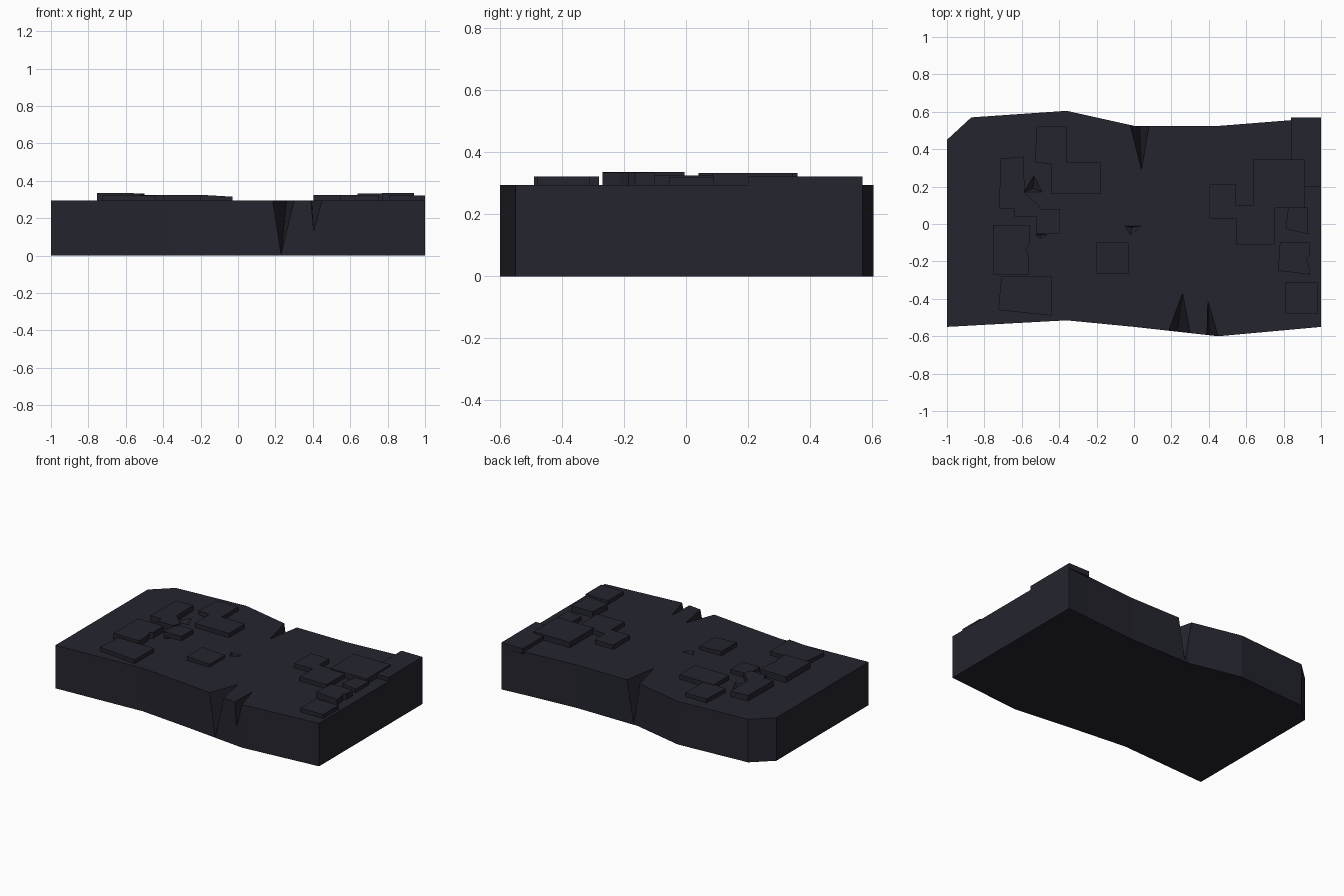
import bpy
import bmesh
from mathutils import Vector

TOP = 0.295

default_cube = bpy.data.objects.get("Cube")
if default_cube:
    bpy.data.objects.remove(default_cube, do_unlink=True)

# Single dark slate colour
stone = bpy.data.materials.new("dark slate")
stone.use_nodes = True
colour = (0.018, 0.018, 0.028, 1)
stone.diffuse_color = colour
stone.node_tree.nodes["Principled BSDF"].inputs["Base Color"].default_value = colour


def finish(name, bm):
    """Turn a bmesh into a flat shaded stone object."""
    bmesh.ops.recalc_face_normals(bm, faces=bm.faces)
    mesh = bpy.data.meshes.new(name)
    bm.to_mesh(mesh)
    bm.free()
    mesh.materials.append(stone)
    obj = bpy.data.objects.new(name, mesh)
    bpy.context.collection.objects.link(obj)
    return obj


def prism(name, outline, low, high):
    """Extrude a flat outline between two heights."""
    bm = bmesh.new()
    base = bm.faces.new([bm.verts.new((x, y, low)) for x, y in outline])
    top = bmesh.ops.extrude_face_region(bm, geom=[base], use_keep_orig=True)
    moved = [v for v in top["geom"] if isinstance(v, bmesh.types.BMVert)]
    bmesh.ops.translate(bm, verts=moved, vec=(0, 0, high - low))
    return finish(name, bm)


def hull(bm, points):
    """Add a convex solid around the points."""
    verts = [bm.verts.new(p) for p in points]
    bmesh.ops.convex_hull(bm, input=verts)


def edge_crack(bm, apex, left, right, foot, outward):
    """Wedge opening through the slab rim, running down to its foot."""
    foot = Vector(foot)
    rim = [foot + (Vector((*p, TOP)) - foot) * 1.2 for p in (apex, left, right)]
    outside = (rim[1] + rim[2]) / 2 + Vector((0, outward, 0))
    hull(bm, rim + [foot, outside])


def pit(bm, corners, deepest):
    """Small three sided dent in the top surface."""
    hull(bm, [(x, y, TOP + 0.001) for x, y in corners] + [deepest])


# Main slab with a gently bent front and back
slab = prism("stone_slab", [
    (-1, -.55), (-.36, -.515), (0, -.55), (.45, -.6), (1, -.55), (1, .57),
    (.84, .555), (.46, .525), (0, .525), (-.36, .605), (-.87, .57), (-1, .45),
], 0, TOP)

# Cracks through the rim and dents in the top
cracks = bmesh.new()
edge_crack(cracks, (.26, -.37), (.185, -.57), (.3, -.583), (.23, -.576, .004), -.15)
edge_crack(cracks, (.395, -.41), (.39, -.593), (.45, -.6), (.405, -.596, .13), -.15)
edge_crack(cracks, (.04, .29), (-.02, .53), (.08, .525), (.03, .526, .004), .15)
pit(cracks, [(-.05, -.01), (.04, -.01), (-.02, -.06)], (-.01, -.02, .265))
pit(cracks, [(-.59, .17), (-.49, .17), (-.535, .26)], (-.54, .19, .265))
pit(cracks, [(-.53, -.055), (-.46, -.055), (-.5, -.08)], (-.5, -.06, .275))
cutter = finish("crack_cutter", cracks)
cutter.hide_render = True

cut = slab.modifiers.new("cracks", "BOOLEAN")
cut.operation = "DIFFERENCE"
cut.solver = "EXACT"
cut.object = cutter
bpy.context.view_layer.objects.active = slab
bpy.ops.object.modifier_apply(modifier=cut.name)
bpy.data.objects.remove(cutter, do_unlink=True)


def paver(name, x0, x1, y0, y1, top, skew=0.0, chipped=False):
    """Rectangular paving stone, optionally skewed and chipped on its right."""
    outline = [(x0, y0 + skew), (x1, y0)]
    if chipped:
        middle = (y0 + y1) / 2
        outline += [(x1 - .005, middle - .03), (x1 - .018, middle), (x1, middle + .02)]
    outline += [(x1, y1), (x0 + skew / 2, y1)]
    prism(name, outline, TOP - .01, top)


# Paving stones on the right side
paver("right_back_paver", -.53, -.36, .31, .52, .322, .02)
paver("right_inner_paver", -.44, -.18, .16, .33, .325)
paver("right_edge_paver", -.755, -.56, -.27, -.005, .336, 0, True)
paver("right_front_paver", -.725, -.44, -.49, -.28, .322, .03)
paver("right_middle_paver", -.525, -.395, -.05, .08, .325)
prism("right_broken_paver", [
    (-.72, .08), (-.64, .08), (-.64, .04), (-.52, .04), (-.5, .09),
    (-.585, .17), (-.59, .36), (-.715, .35),
], TOP - .01, .333)

# Paving stones on the left side
paver("left_inner_paver", .405, .545, .03, .21, .325)
paver("left_middle_paver", .545, .75, -.11, .1, .325)
paver("left_large_paver", .64, .915, .085, .345, .333)
paver("left_back_paver", .84, 1, .2, .57, .322)
paver("left_small_paver", .81, .93, -.055, .09, .32, .03)
paver("left_edge_paver", .77, .94, -.27, -.1, .335, .02, True)
paver("left_front_paver", .81, .98, -.48, -.31, .322)

# Sunken paving stone near the middle, lower on its left edge
centre = bmesh.new()
hull(centre, [(x, y, z) for x, high in ((-.2, .325), (-.03, .315))
              for y in (-.265, -.1) for z in (TOP - .01, high)])
finish("centre_paver", centre)
